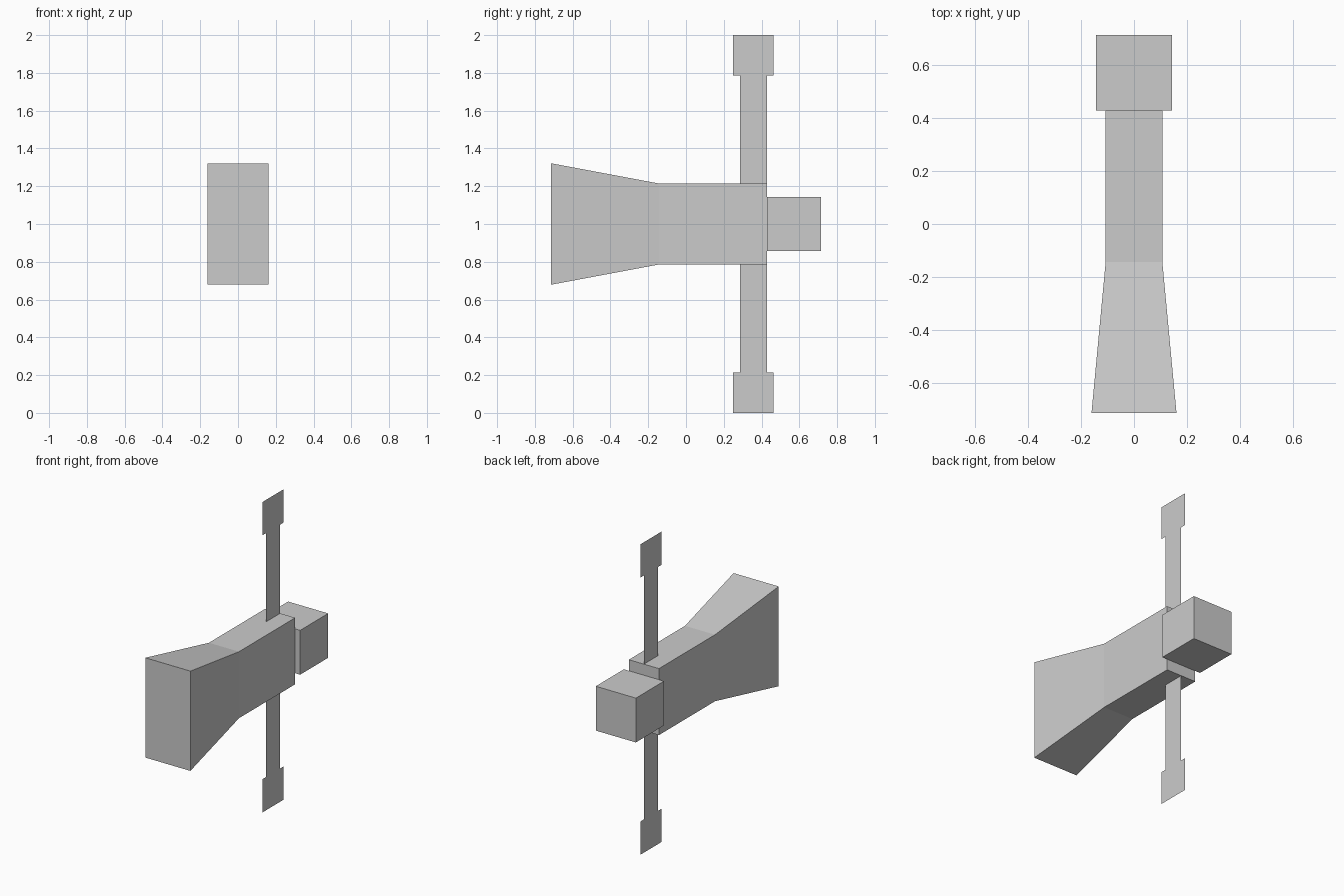
import bpy
import bmesh

if "Cube" in bpy.data.objects:
    bpy.data.objects.remove(bpy.data.objects["Cube"])

U = 2 / 56      # modelling grid unit
MID = 28        # height of the centre line in grid units


def make_object(name, verts, faces):
    mesh = bpy.data.meshes.new(name)
    mesh.from_pydata([[c * U for c in v] for v in verts], [], faces)
    bm = bmesh.new()
    bm.from_mesh(mesh)
    if len(faces) > 1:
        bmesh.ops.recalc_face_normals(bm, faces=bm.faces)
    bm.to_mesh(mesh)
    bm.free()
    obj = bpy.data.objects.new(name, mesh)
    bpy.context.collection.objects.link(obj)
    return obj


def loft(name, sections):
    """Closed solid through rectangular sections (y, half width, half height)."""
    verts, faces = [], []
    for y, w, h in sections:
        verts += [(-w, y, MID - h), (w, y, MID - h), (w, y, MID + h), (-w, y, MID + h)]
    for s in range(0, 4 * (len(sections) - 1), 4):
        for i in range(4):
            j = (i + 1) % 4
            faces.append((s + i, s + j, s + 4 + j, s + 4 + i))
    n = len(verts)
    faces += [(3, 2, 1, 0), (n - 4, n - 3, n - 2, n - 1)]
    return make_object(name, verts, faces)


# Body flaring towards the front, and the block at the back
loft("body", [(-20, 4.5, 9), (-4, 3, 6), (12, 3, 6)])
loft("rear_block", [(12, 4, 4), (20, 4, 4)])

# Flat upright fins with wider tips, above and below the body
profile = [(8, 6), (12, 6), (12, 22), (13, 22), (13, 28), (7, 28), (7, 22), (8, 22)]
for name, side in (("upper_fin", 1), ("lower_fin", -1)):
    make_object(name, [(0, y, MID + side * z) for y, z in profile],
                [tuple(range(len(profile)))[::side]])
